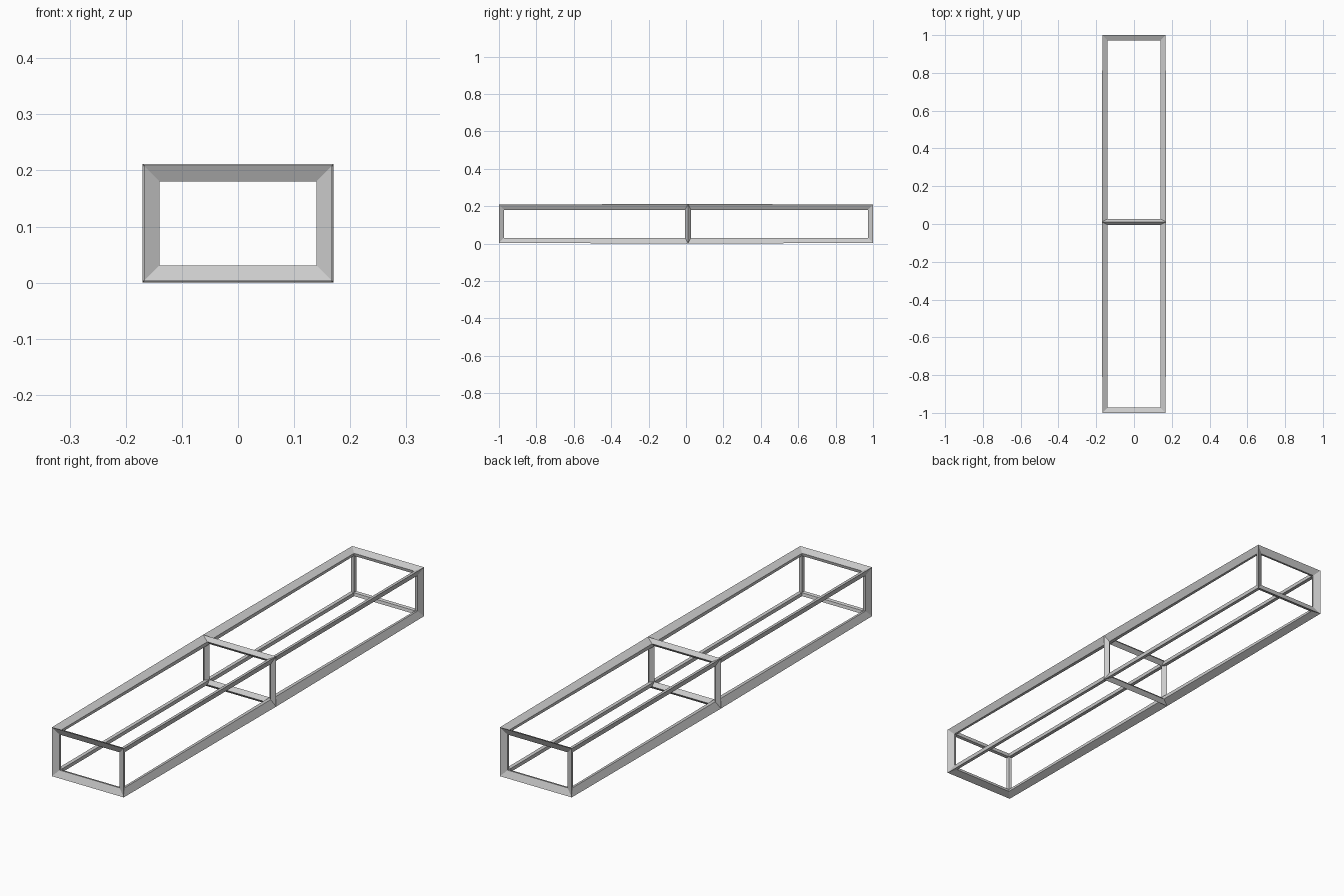
import bpy, bmesh
from mathutils import Matrix, Vector

if "Cube" in bpy.data.objects:
    bpy.data.objects.remove(bpy.data.objects["Cube"])

# Box cage with one cross loop; the wireframe modifier turns its edges into bars
T = 0.0435
HX, HY, Z0, Z1, MID = 0.155, 0.9874, 0.0155, 0.196, 0.011

bm = bmesh.new()
bmesh.ops.create_cube(bm, size=2)
bmesh.ops.transform(
    bm, verts=bm.verts,
    matrix=Matrix.Translation((0, 0, (Z0 + Z1) / 2))
    @ Matrix.Diagonal((HX, HY, (Z1 - Z0) / 2, 1)))

# Middle ring
bmesh.ops.bisect_plane(bm, geom=bm.verts[:] + bm.edges[:] + bm.faces[:],
                       plane_co=Vector((0, MID, 0)), plane_no=Vector((0, 1, 0)))
bmesh.ops.recalc_face_normals(bm, faces=bm.faces)

mesh = bpy.data.meshes.new("bar_frame")
bm.to_mesh(mesh)
bm.free()
frame = bpy.data.objects.new("bar_frame", mesh)
bpy.context.collection.objects.link(frame)

# Bars
wire = frame.modifiers.new("bars", 'WIREFRAME')
wire.thickness = T
wire.offset = 0
wire.use_even_offset = False
wire.use_boundary = False
wire.use_replace = True
